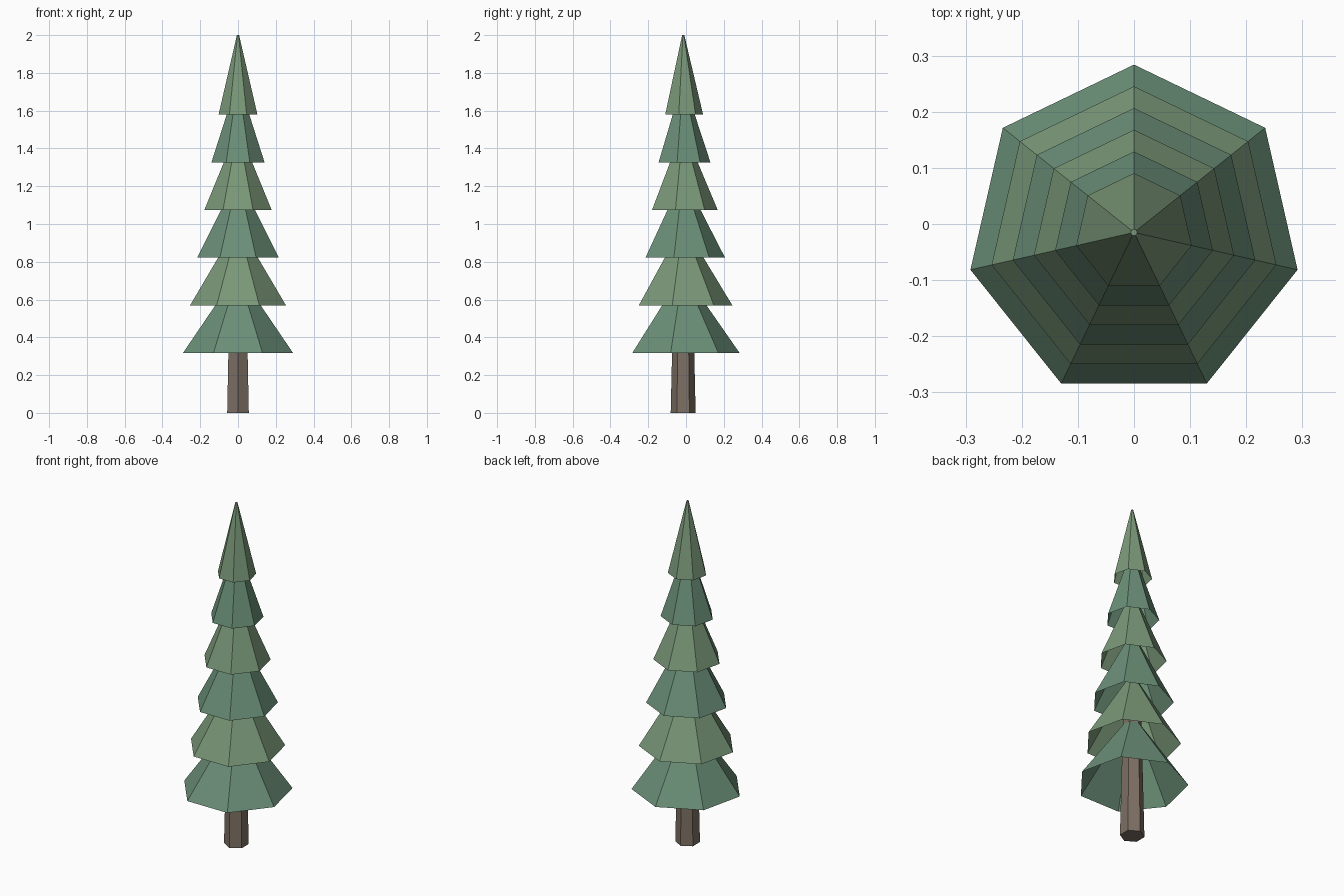
import bpy
from math import sin, cos, tau

if "Cube" in bpy.data.objects:
    bpy.data.objects.remove(bpy.data.objects["Cube"])

CY = -0.015  # axis offset that centres the heptagon's bounds


def material(name, rgb):
    m = bpy.data.materials.new(name)
    m.diffuse_color = (*rgb, 1)
    m.use_nodes = True
    m.node_tree.nodes["Principled BSDF"].inputs["Base Color"].default_value = m.diffuse_color
    return m


def frustum(name, sides, r0, r1, z0, z1, mat, base):
    """Flat-sided frustum with a vertex on +y, closed on top, optionally below."""
    verts = [(r * sin(tau * i / sides), CY + r * cos(tau * i / sides), z)
             for r, z in ((r0, z0), (r1, z1)) for i in range(sides)]
    faces = []
    for i in range(sides):
        j = (i + 1) % sides
        faces.append((j, i, i + sides, j + sides))
    faces.append(tuple(reversed(range(sides, 2 * sides))))
    if base:
        faces.append(tuple(range(sides)))
    me = bpy.data.meshes.new(name)
    me.from_pydata(verts, [], faces)
    me.materials.append(mat)
    ob = bpy.data.objects.new(name, me)
    bpy.context.collection.objects.link(ob)
    return ob


bark = material("bark", (0.205, 0.162, 0.127))
greens = [material("blue_green", (0.147, 0.275, 0.188)),
          material("leaf_green", (0.195, 0.314, 0.188))]

# Six-sided tapering trunk, running up inside the foliage
frustum("trunk", 6, 0.066, 0.049, 0, 0.75, bark, True)

# Six hollow seven-sided foliage skirts, alternating in colour
for k in range(6):
    z = 0.317 + 0.2524 * k
    frustum(f"foliage_tier_{k + 1}", 7, 0.299 - 0.0387 * k, 0.006,
            z, z + 0.421, greens[k % 2], False)
